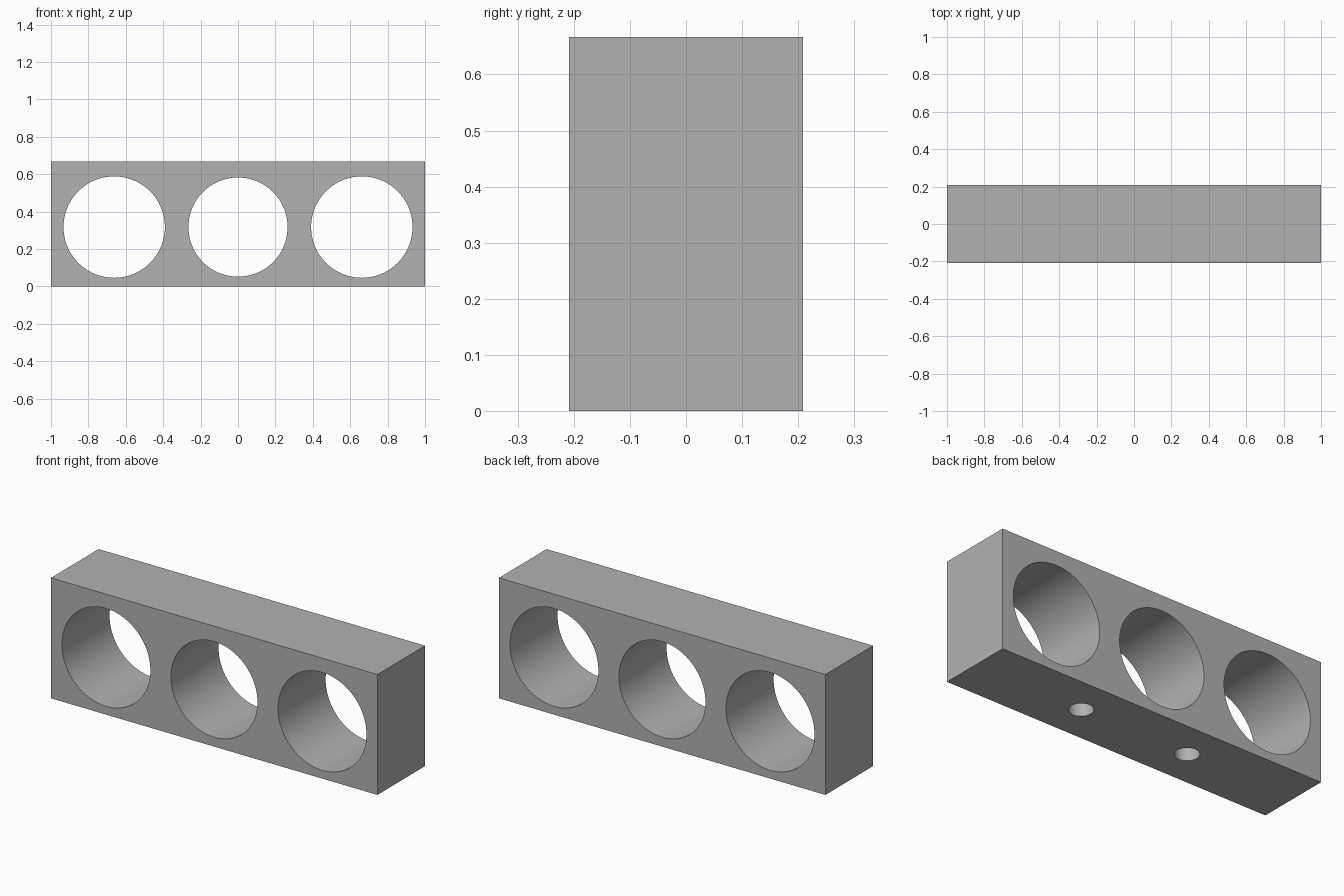
import bpy
from math import pi, radians

default = bpy.data.objects.get("Cube")
if default:
    bpy.data.objects.remove(default, do_unlink=True)

WIDTH, DEPTH, HEIGHT = 2.0, 0.417, 0.667
BORE_Z = 0.317
SCREW_DEPTH = 0.21

grey = bpy.data.materials.new("plain grey")
grey.use_nodes = True
colour = (0.445, 0.445, 0.445, 1)
grey.diffuse_color = colour
grey.node_tree.nodes["Principled BSDF"].inputs["Base Color"].default_value = colour

# Solid block
bpy.ops.mesh.primitive_cube_add(size=1, location=(0, 0, HEIGHT / 2))
block = bpy.context.object
block.name = "bored_block"
block.scale = (WIDTH, DEPTH, HEIGHT)
bpy.ops.object.transform_apply(location=False, rotation=False, scale=True)
block.data.materials.append(grey)


def drill(name, radius, length, location, tilt=0, sides=96):
    """Cut a round hole into the block."""
    bpy.ops.mesh.primitive_cylinder_add(vertices=sides, radius=radius, depth=length,
                                        location=location, rotation=(tilt, 0, 0))
    cutter = bpy.context.object
    cutter.name = name + "_cutter"
    cutter.hide_render = True
    cutter.data.materials.append(grey)
    cut = block.modifiers.new(name, 'BOOLEAN')
    cut.operation = 'DIFFERENCE'
    cut.solver = 'EXACT'
    cut.object = cutter
    bpy.context.view_layer.objects.active = block
    bpy.ops.object.modifier_apply(modifier=name)
    bpy.data.objects.remove(cutter, do_unlink=True)


# Three large bores from front to back, the middle one slightly smaller
for name, x, radius in (("right_bore", -0.662, 0.271),
                        ("middle_bore", 0, 0.265),
                        ("left_bore", 0.662, 0.271)):
    drill(name, radius, DEPTH * 2, (x, 0, BORE_Z), tilt=pi / 2)

# Two blind screw holes in the underside, between the bores
for name, x in (("right_screw_hole", -0.333), ("left_screw_hole", 0.333)):
    drill(name, 0.062, SCREW_DEPTH * 2, (x, 0, 0), sides=48)

# Smooth bore walls, sharp rims
bpy.ops.object.select_all(action='DESELECT')
block.select_set(True)
bpy.context.view_layer.objects.active = block
bpy.ops.object.shade_smooth_by_angle(angle=radians(30))
